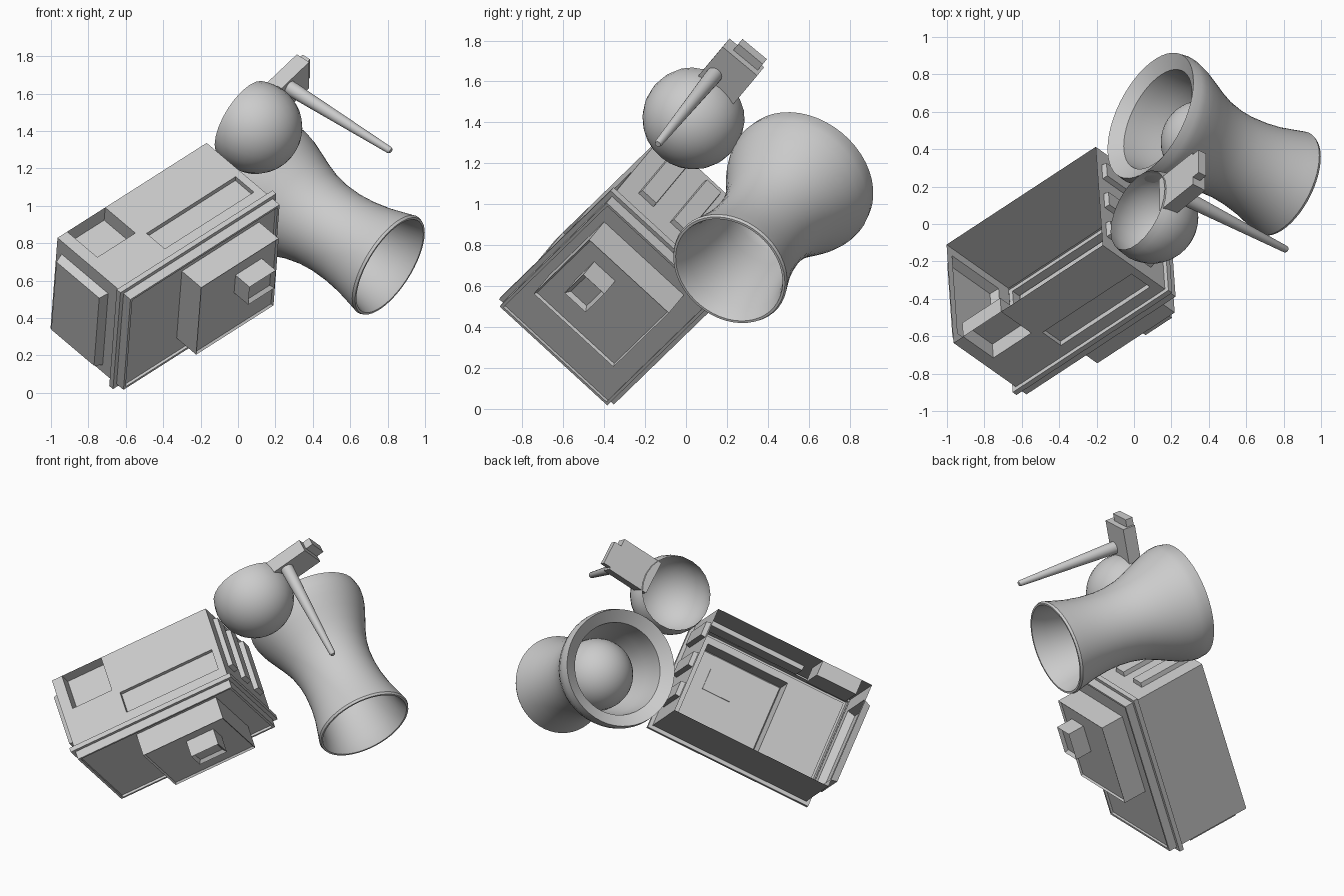
import bpy, bmesh, math
from mathutils import Vector, Matrix

if "Cube" in bpy.data.objects:
    bpy.data.objects.remove(bpy.data.objects["Cube"])


def frame(origin, x, z):
    """Right-handed frame from an origin, an approximate x axis and a z axis."""
    z = Vector(z).normalized()
    x = Vector(x)
    x = (x - z * x.dot(z)).normalized()
    m = Matrix((x, z.cross(x), z)).transposed().to_4x4()
    m.translation = Vector(origin)
    return m


def finish(name, bm, mat, smooth=False):
    bmesh.ops.remove_doubles(bm, verts=bm.verts, dist=1e-5)
    bmesh.ops.recalc_face_normals(bm, faces=bm.faces)
    me = bpy.data.meshes.new(name)
    bm.to_mesh(me)
    bm.free()
    me.transform(mat)
    ob = bpy.data.objects.new(name, me)
    bpy.context.collection.objects.link(ob)
    if smooth:
        bpy.ops.object.select_all(action='DESELECT')
        ob.select_set(True)
        bpy.context.view_layer.objects.active = ob
        bpy.ops.object.shade_smooth_by_angle(angle=math.radians(35))
    return ob


def quad(bm, pts):
    return bm.faces.new([bm.verts.new(p) for p in pts])


def panel(bm, o, ex, ey, xs, ys, relief={}, taper=0.0, rim=0.0):
    """Flat grid panel whose chosen cells are raised or sunk with side walls."""
    o, ex, ey = Vector(o), Vector(ex), Vector(ey)
    ez = ex.cross(ey)
    for i in range(len(xs) - 1):
        for j in range(len(ys) - 1):
            h = relief.get((i, j), 0)
            t = taper if h else 0
            ring = lambda t, h: [o + ex * x + ey * y + ez * h for x, y in (
                (xs[i] + t, ys[j] + t), (xs[i + 1] - t, ys[j] + t),
                (xs[i + 1] - t, ys[j + 1] - t), (xs[i] + t, ys[j + 1] - t))]
            top, base = ring(t, h), ring(0, 0)
            f = quad(bm, top)
            if h:
                for k in range(4):
                    n = (k + 1) % 4
                    quad(bm, (base[k], base[n], top[n], top[k]))
                if rim:
                    f.normal_update()
                    bmesh.ops.inset_individual(bm, faces=[f], thickness=rim, depth=-rim)


def box(name, mat, lo, hi, inset=0.0):
    bm = bmesh.new()
    lo, hi = Vector(lo), Vector(hi)
    bmesh.ops.create_cube(bm, size=1, matrix=Matrix.Translation((lo + hi) / 2)
                          @ Matrix.Diagonal((*(hi - lo), 1)))
    if inset:
        front = [f for f in bm.faces if f.normal.z > 0.9]
        bmesh.ops.inset_individual(bm, faces=front, thickness=inset, depth=-inset * 0.8)
    return finish(name, bm, mat)


def lathe(name, mat, profile, segs):
    """Revolve (radius, height) points about the frame's z axis."""
    bm = bmesh.new()
    vs = [bm.verts.new((r, 0, z)) for r, z in profile]
    es = [bm.edges.new(p) for p in zip(vs, vs[1:])]
    bmesh.ops.spin(bm, geom=vs + es, cent=(0, 0, 0), axis=(0, 0, 1),
                   angle=2 * math.pi, steps=segs, use_merge=True)
    return finish(name, bm, mat, smooth=True)


def arc(r, a0, a1, n, zc=0.0):
    return [(abs(r * math.sin(a)), zc + r * math.cos(a))
            for a in (a0 + (a1 - a0) * k / n for k in range(n + 1))]


X, Y, Z = (1, 0, 0), (0, 1, 0), (0, 0, 1)
W, H, D = 1.08, 0.715, 0.495

# tilted case: x along its width, y up (0 = top), z towards its front
case = frame((-0.965, -0.636, 0.829), (0.738, 0.484, 0.470), (0.672, -0.474, -0.568))

# open-backed case shell with recesses on top and raised panels on the sides
bm = bmesh.new()
panel(bm, (0, 0, 0), Z, X, [0, .24, .28, .425, D], [0, .07, .345, .39, 1.035, W],
      {(0, 1): -.1, (2, 3): -.03})
panel(bm, (0, -H, 0), X, Z, [0, W], [0, D])
panel(bm, (0, -H, 0), Z, Y, [0, .04, .41, D], [0, .055, .62, H], {(1, 1): .05}, taper=.015)
panel(bm, (W, -H, 0), Y, Z, [0, .105, .205, .315, .415, .525, .625, H], [0, .04, .39, D],
      {(1, 1): .03, (3, 1): .03, (5, 1): .03}, taper=.004)
# ridge and front rim, as stacked rectangles
steps = [(0, D), (.024, D), (.024, .525), (0, .525), (0, .58), (-.015, .58), (-.015, .565)]
rings = [[(-p, p, z), (W + p, p, z), (W + p, -H - p, z), (-p, -H - p, z)] for p, z in steps]
for a, b in zip(rings, rings[1:]):
    for k in range(4):
        n = (k + 1) % 4
        quad(bm, (a[k], a[n], b[n], b[k]))
# front face with its large raised block
panel(bm, (0, -H, .565), X, Y, [.015, .39, .95, W - .015], [.015, H - .59, H - .06, H - .015],
      {(1, 1): .155}, rim=.012)
finish("case_shell", bm, case)

# small framed window block
box("window_block", case, (.655, -.295, .70), (.845, -.155, .82), inset=.025)

# horn, cup and rod all share one axis
axis = Vector((-.779, .397, .486)).normalized()
along = (.626, .5, .596)

# waisted horn: bowl from the small end, lip, outer wall, flared rim, inner wall
bowl = arc(.225, 0, math.pi / 2, 10, -.36)
bowl += [(.218, -.48), (.219, -.60), (.232, -.73), (.258, -.85), (.278, -.915)]
outer = [(.285, -.93), (.297, -.93), (.303, -.915), (.285, -.85), (.262, -.76), (.246, -.66),
         (.24, -.56), (.245, -.47), (.262, -.38), (.29, -.30), (.324, -.22), (.353, -.15),
         (.37, -.09), (.374, -.05), (.366, 0)]
inner = [(.29, -.05), (.283, -.12), (.268, -.22), (.24, -.32), (.225, -.38)]
lathe("waisted_horn", frame((.088, .58, 1.13), along, axis), bowl + outer + inner, 48)

# round open cup
lathe("round_cup", frame((.094, .037, 1.42), along, axis),
      arc(.25, math.acos(.095 / .25), math.pi, 12), 24)

# tapered rod
lathe("tapered_rod", frame((.291, .13, 1.622), along, axis),
      [(0, .03), (.04, .03), (.04, -.01), (.019, -.665), (.014, -.676), (0, -.676)], 20)

# stepped grip block at the root of the rod
grip = frame((.136, .07, 1.64), along, axis)
box("grip_block", grip, (0, 0, -.085), (.285, .22, 0))
box("grip_step", grip, (.285, .05, -.05), (.335, .205, 0))
